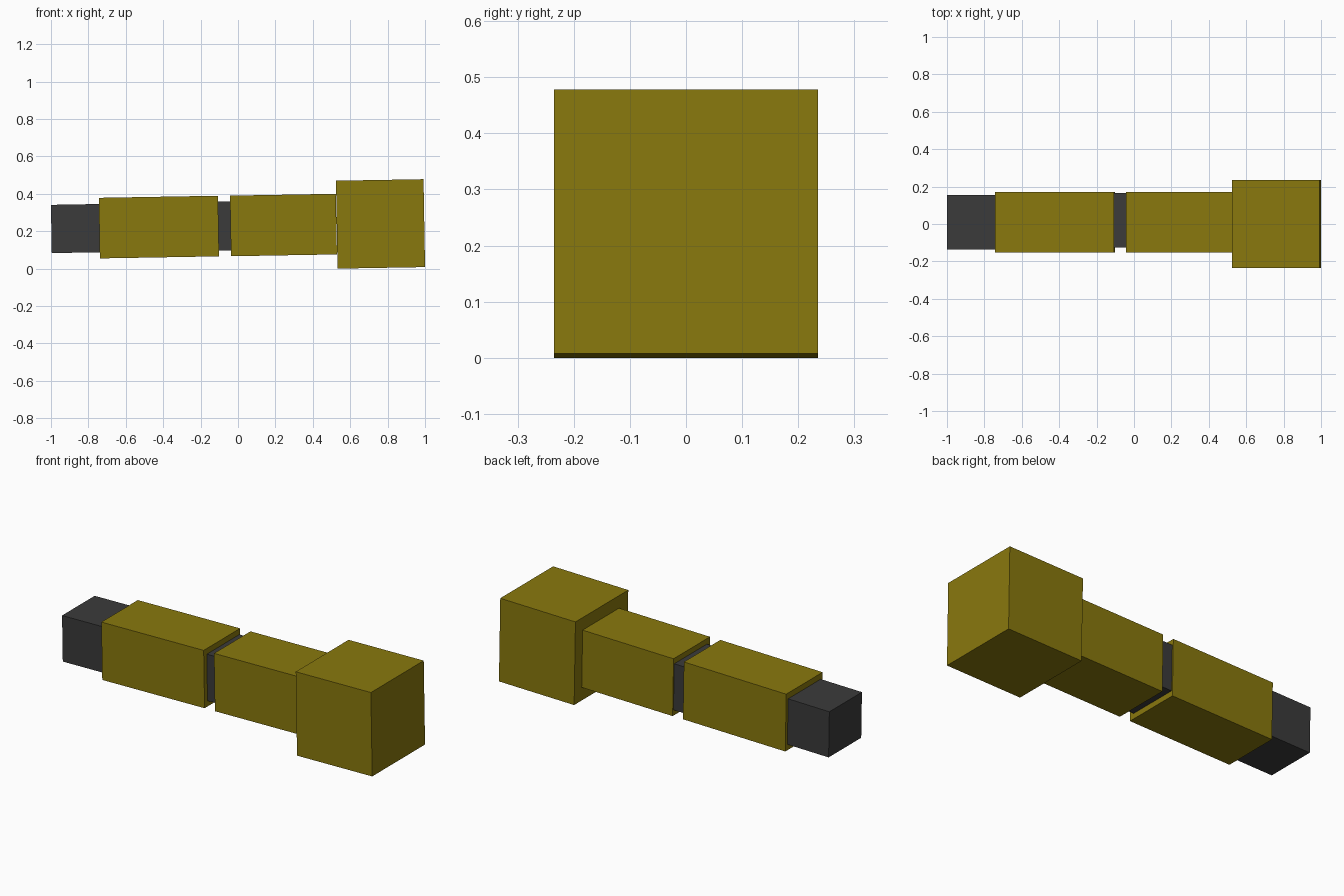
import bpy, math

if "Cube" in bpy.data.objects:
    bpy.data.objects.remove(bpy.data.objects["Cube"])

TILT = math.radians(-1.0)  # whole torch rises slightly towards its head


def material(name, rgb):
    m = bpy.data.materials.new(name)
    m.diffuse_color = (*rgb, 1.0)
    m.use_nodes = True
    m.node_tree.nodes["Principled BSDF"].inputs["Base Color"].default_value = m.diffuse_color
    return m


yellow = material("olive_yellow", (0.25, 0.19, 0.004))
black = material("charcoal", (0.043, 0.043, 0.043))


def box(name, centre, size, mat):
    bpy.ops.mesh.primitive_cube_add(size=1, location=centre, rotation=(0, TILT, 0))
    ob = bpy.context.object
    ob.name = name
    ob.scale = size
    ob.data.materials.append(mat)
    return ob


# Square lamp head
box("lamp_head", (0.762, 0.0, 0.239), (0.468, 0.47, 0.47), yellow)

# Two grip sections of the body
box("front_grip", (0.243, 0.010, 0.233), (0.566, 0.324, 0.324), yellow)
box("rear_grip", (-0.423, 0.010, 0.222), (0.637, 0.324, 0.324), yellow)

# Dark collar showing in the gap between the grips
box("collar", (-0.072, 0.020, 0.228), (0.12, 0.29, 0.261), black)

# Dark tail cap
box("tail_cap", (-0.848, 0.009, 0.2145), (0.30, 0.29, 0.258), black)
